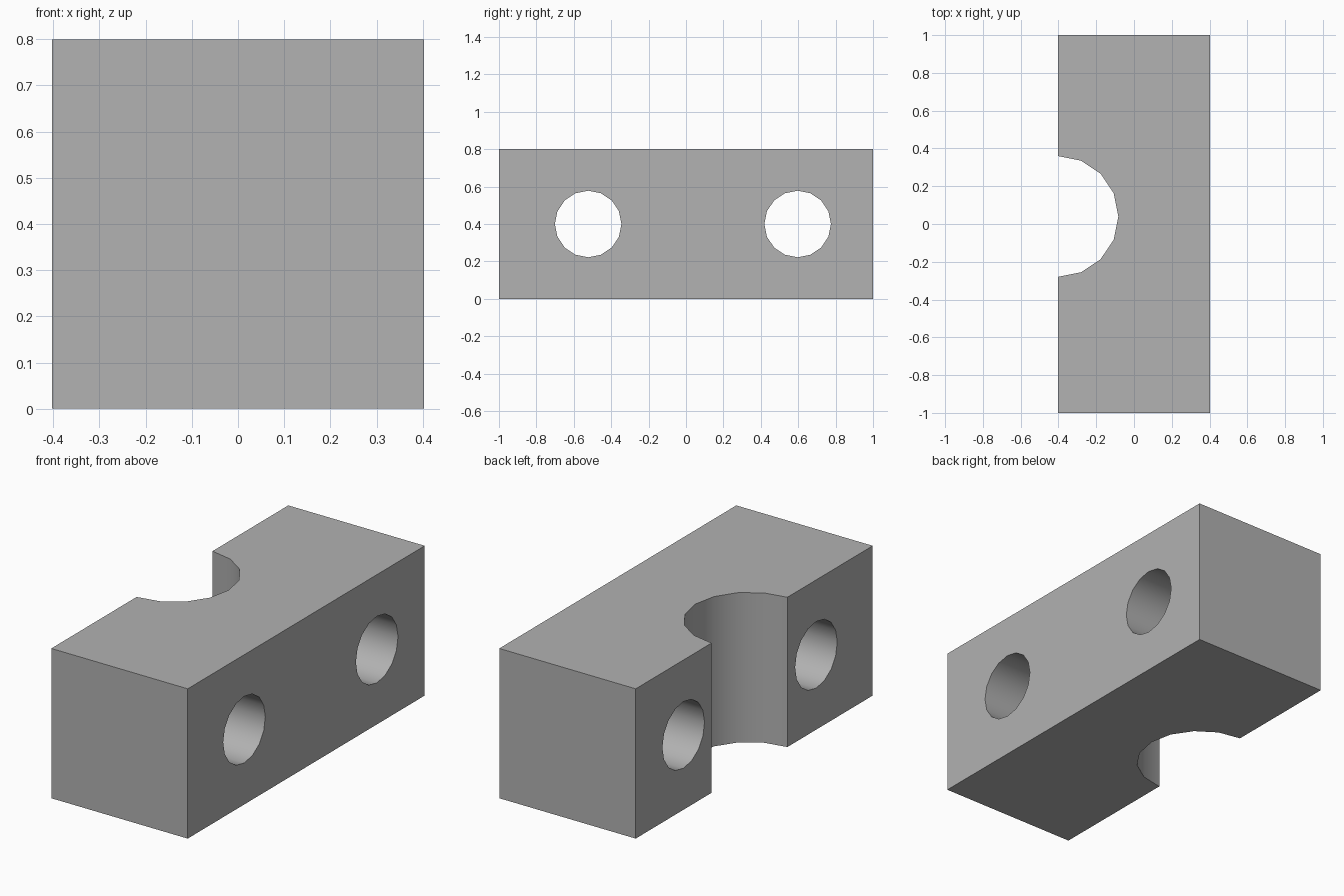
import bpy
import math

WIDTH, LENGTH, HEIGHT = 0.806, 2.0, 0.8

default = bpy.data.objects.get("Cube")
if default:
    bpy.data.objects.remove(default, do_unlink=True)

# Plain grey material
grey = bpy.data.materials.new("plain_grey")
grey.use_nodes = True
colour = (0.445, 0.445, 0.445, 1.0)
grey.diffuse_color = colour
for node in grey.node_tree.nodes:
    if node.type == "BSDF_PRINCIPLED":
        node.inputs["Base Color"].default_value = colour

# Solid block
bpy.ops.mesh.primitive_cube_add(size=1, location=(0, 0, HEIGHT / 2))
block = bpy.context.object
block.name = "clamp_block"
block.scale = (WIDTH, LENGTH, HEIGHT)
bpy.ops.object.transform_apply(location=True, rotation=True, scale=True)
block.data.materials.append(grey)


def cut(name, radius, location, rotation=(0, 0, 0)):
    """Cut a sixteen-sided cylinder out of the block."""
    bpy.ops.mesh.primitive_cylinder_add(
        vertices=16, radius=radius, depth=2, location=location, rotation=rotation)
    cutter = bpy.context.object
    cutter.name = name
    cutter.hide_render = True
    cutter.data.materials.append(grey)
    mod = block.modifiers.new(name, "BOOLEAN")
    mod.operation = "DIFFERENCE"
    mod.solver = "EXACT"
    mod.object = cutter
    bpy.ops.object.select_all(action="DESELECT")
    block.select_set(True)
    bpy.context.view_layer.objects.active = block
    bpy.ops.object.modifier_apply(modifier=mod.name)
    bpy.data.objects.remove(cutter, do_unlink=True)


# Half-round notch through the height, on the right side
cut("notch_cutter", 0.32, (-WIDTH / 2, 0.04, HEIGHT / 2))

# Two bolt holes across the width
for y in (-0.523, 0.597):
    cut("bolt_hole_cutter", 0.178, (0, y, HEIGHT / 2), (0, math.pi / 2, 0))

# Smooth round walls, sharp edges elsewhere
bpy.ops.object.shade_smooth_by_angle(angle=math.radians(30))
